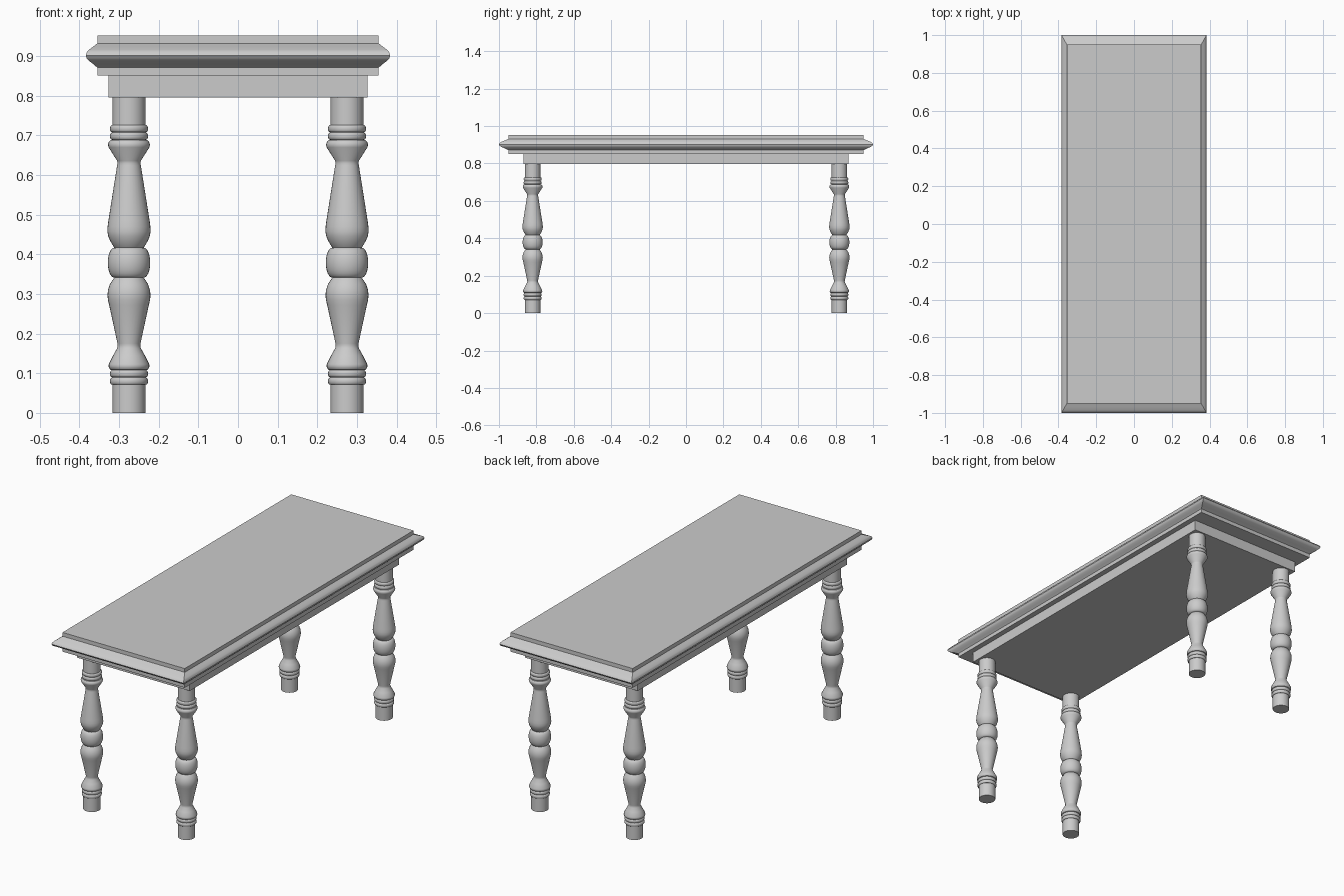
import bpy, bmesh, math

if "Cube" in bpy.data.objects:
    bpy.data.objects.remove(bpy.data.objects["Cube"])

def finish(name, bm, angle=35):
    bmesh.ops.recalc_face_normals(bm, faces=bm.faces[:])
    me = bpy.data.meshes.new(name)
    bm.to_mesh(me)
    bm.free()
    ob = bpy.data.objects.new(name, me)
    bpy.context.collection.objects.link(ob)
    bpy.ops.object.select_all(action='DESELECT')
    ob.select_set(True)
    bpy.context.view_layer.objects.active = ob
    bpy.ops.object.shade_smooth_by_angle(angle=math.radians(angle))
    return ob

def loft(name, rings, angle=35):
    """Skin equal-length rings of points and cap both ends."""
    bm = bmesh.new()
    loops = [[bm.verts.new(p) for p in r] for r in rings]
    n = len(loops[0])
    for a, b in zip(loops, loops[1:]):
        for i in range(n):
            j = (i + 1) % n
            bm.faces.new((a[i], a[j], b[j], b[i]))
    bm.faces.new(loops[0][::-1])
    bm.faces.new(loops[-1])
    return finish(name, bm, angle)

def rect(hx, hy, z):
    return [(-hx, -hy, z), (hx, -hy, z), (hx, hy, z), (-hx, hy, z)]

def bead(z0, z1, r0, r1, n=8):
    """Half-round bulge from radius r0 out to r1."""
    return [(z0 + (z1 - z0) * (1 - math.cos(math.pi * i / n)) / 2,
             r0 + (r1 - r0) * math.sin(math.pi * i / n)) for i in range(n + 1)]

# table top: moulded edge, f = how far the moulding projects (0..1)
edge = [(0.851, 0), (0.871, 0), (0.880, 0.35), (0.888, 0.72), (0.894, 0.91),
        (0.902, 1), (0.910, 0.91), (0.916, 0.72), (0.924, 0.35), (0.932, 0), (0.952, 0)]
loft("table_top", [rect(0.355 + 0.029 * f, 0.949 + 0.051 * f, z) for z, f in edge])

# apron under the top
loft("apron", [rect(0.327, 0.868, z) for z in (0.796, 0.851)])

# turned leg profile as (height, radius), bottom to top
profile = [(0, 0.0415), (0.071, 0.0415)]
profile += bead(0.071, 0.089, 0.043, 0.048)
profile += bead(0.090, 0.108, 0.043, 0.048)
profile += [(0.109, 0.047), (0.113, 0.050), (0.117, 0.0515), (0.123, 0.051),
            (0.145, 0.040), (0.163, 0.030), (0.169, 0.0285), (0.175, 0.029),
            (0.272, 0.050), (0.285, 0.0532), (0.297, 0.0542), (0.310, 0.053),
            (0.325, 0.048), (0.340, 0.038)]
profile += bead(0.341, 0.417, 0.037, 0.0535, 12)
profile += [(0.418, 0.038), (0.433, 0.047), (0.446, 0.0525), (0.457, 0.0545),
            (0.470, 0.054), (0.485, 0.052), (0.624, 0.030), (0.630, 0.029),
            (0.636, 0.030), (0.670, 0.0515), (0.677, 0.053), (0.683, 0.051), (0.688, 0.047)]
profile += bead(0.689, 0.707, 0.043, 0.048)
profile += bead(0.708, 0.726, 0.043, 0.048)
profile += [(0.726, 0.0415), (0.797, 0.0415)]

# four legs
SEG = 32
circle = [(math.cos(2 * math.pi * i / SEG), math.sin(2 * math.pi * i / SEG)) for i in range(SEG)]
for side, sx in (("left", -1), ("right", 1)):
    for end, sy in (("front", -1), ("back", 1)):
        leg = loft(f"{end}_{side}_leg", [[(c * r, s * r, z) for c, s in circle] for z, r in profile])
        leg.location = (sx * 0.275, sy * 0.82, 0)
